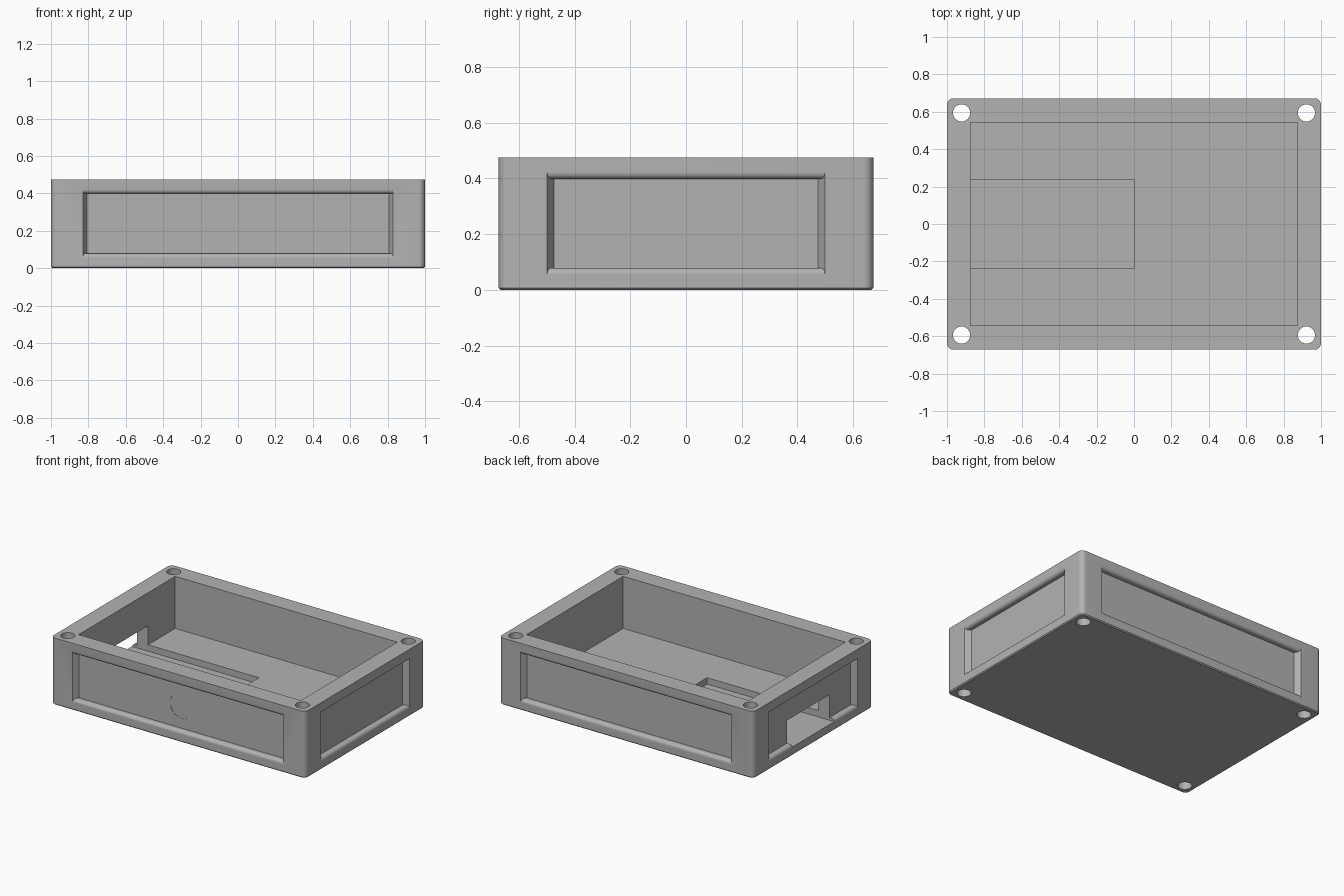
import bpy, bmesh, math
from mathutils import Matrix

if "Cube" in bpy.data.objects:
    bpy.data.objects.remove(bpy.data.objects["Cube"])

LENGTH, WIDTH, HEIGHT = 2.0, 1.344, 0.475
FLOOR = 0.105

grey = bpy.data.materials.new("plain grey")
grey.use_nodes = True
colour = (0.45, 0.45, 0.45, 1)
grey.diffuse_color = colour
grey.node_tree.nodes["Principled BSDF"].inputs["Base Color"].default_value = colour


def make_object(name, bm):
    bmesh.ops.recalc_face_normals(bm, faces=bm.faces)
    mesh = bpy.data.meshes.new(name)
    bm.to_mesh(mesh)
    bm.free()
    mesh.materials.append(grey)
    obj = bpy.data.objects.new(name, mesh)
    bpy.context.collection.objects.link(obj)
    return obj


def box(x, y, z):
    """Box mesh from three (low, high) ranges."""
    bm = bmesh.new()
    bmesh.ops.create_cube(bm, size=1)
    for v in bm.verts:
        for axis, (low, high) in enumerate((x, y, z)):
            v.co[axis] = high if v.co[axis] > 0 else low
    return bm


def cut(body, cutter):
    """Subtract the cutter from the body, then discard it."""
    cutter.hide_render = True
    mod = body.modifiers.new("cut", 'BOOLEAN')
    mod.operation = 'DIFFERENCE'
    mod.solver = 'EXACT'
    mod.object = cutter
    bpy.context.view_layer.objects.active = body
    bpy.ops.object.modifier_apply(modifier=mod.name)
    bpy.data.objects.remove(cutter)


def panel_cutter(half, distance, angle):
    """Wall recess: sloped ends, rounded upper and lower lips."""
    depth, lip, slope, middle = 0.04, 0.022, 0.024, 0.238
    steps = 6
    stations = [(-0.03, half + slope, 0.16 + lip)]
    for i in range(steps + 1):
        t = i / steps * math.pi / 2
        d = lip * (1 - math.cos(t))
        stations.append((d, half + slope * (1 - d / depth), 0.16 + lip * (1 - math.sin(t))))
    stations.append((depth, half, 0.16))
    bm = bmesh.new()
    rings = []
    for d, w, h in stations:
        rings.append([bm.verts.new((sx * w, d - distance, middle + sz * h))
                      for sx, sz in ((-1, -1), (1, -1), (1, 1), (-1, 1))])
    for a, b in zip(rings, rings[1:]):
        for i in range(4):
            j = (i + 1) % 4
            bm.faces.new((a[i], a[j], b[j], b[i]))
    bm.faces.new(rings[0])
    bm.faces.new(rings[-1])
    bm.transform(Matrix.Rotation(angle, 4, 'Z'))
    return make_object("panel_cutter", bm)


# Outer block with rounded upright corners and a softened bottom edge
bm = box((-LENGTH / 2, LENGTH / 2), (-WIDTH / 2, WIDTH / 2), (0, HEIGHT))
upright = [e for e in bm.edges if abs(e.verts[0].co.z - e.verts[1].co.z) > 0.1]
bmesh.ops.bevel(bm, geom=upright, offset=0.035, segments=8, profile=0.5, affect='EDGES')
bottom = [e for e in bm.edges if all(v.co.z < 0.001 for v in e.verts)]
bmesh.ops.bevel(bm, geom=bottom, offset=0.007, segments=1, affect='EDGES')
body = make_object("open_case", bm)

# Main cavity
cut(body, make_object("cavity_cutter",
                      box((-0.873, 0.873), (-0.542, 0.542), (FLOOR, HEIGHT + 0.1))))

# Recessed panels on the four walls
for k in range(4):
    half, distance = ((0.806, WIDTH / 2), (0.474, LENGTH / 2))[k % 2]
    cut(body, panel_cutter(half, distance, k * math.pi / 2))

# Floor channel running out through the side opening
cut(body, make_object("channel_cutter", box((-1.1, 0), (-0.237, 0.237), (0.06, 0.24))))

# Corner screw holes
for sx in (-1, 1):
    for sy in (-1, 1):
        bm = bmesh.new()
        bmesh.ops.create_cone(bm, cap_ends=True, segments=32, radius1=0.046, radius2=0.046,
                              depth=1, matrix=Matrix.Translation((sx * 0.922, sy * 0.594, 0.25)))
        cut(body, make_object("hole_cutter", bm))

# Faint round mark in the front panel
bm = bmesh.new()
turn = Matrix.Translation((0, -WIDTH / 2 + 0.022, 0.237)) @ Matrix.Rotation(math.pi / 2, 4, 'X')
bmesh.ops.create_cone(bm, cap_ends=True, segments=40, radius1=0.09, radius2=0.09,
                      depth=0.04, matrix=turn)
cut(body, make_object("mark_cutter", bm))

# Smooth rounded edges, keep the rest crisp
bpy.ops.object.select_all(action='DESELECT')
body.select_set(True)
bpy.context.view_layer.objects.active = body
bpy.ops.object.shade_smooth_by_angle(angle=math.radians(30))
